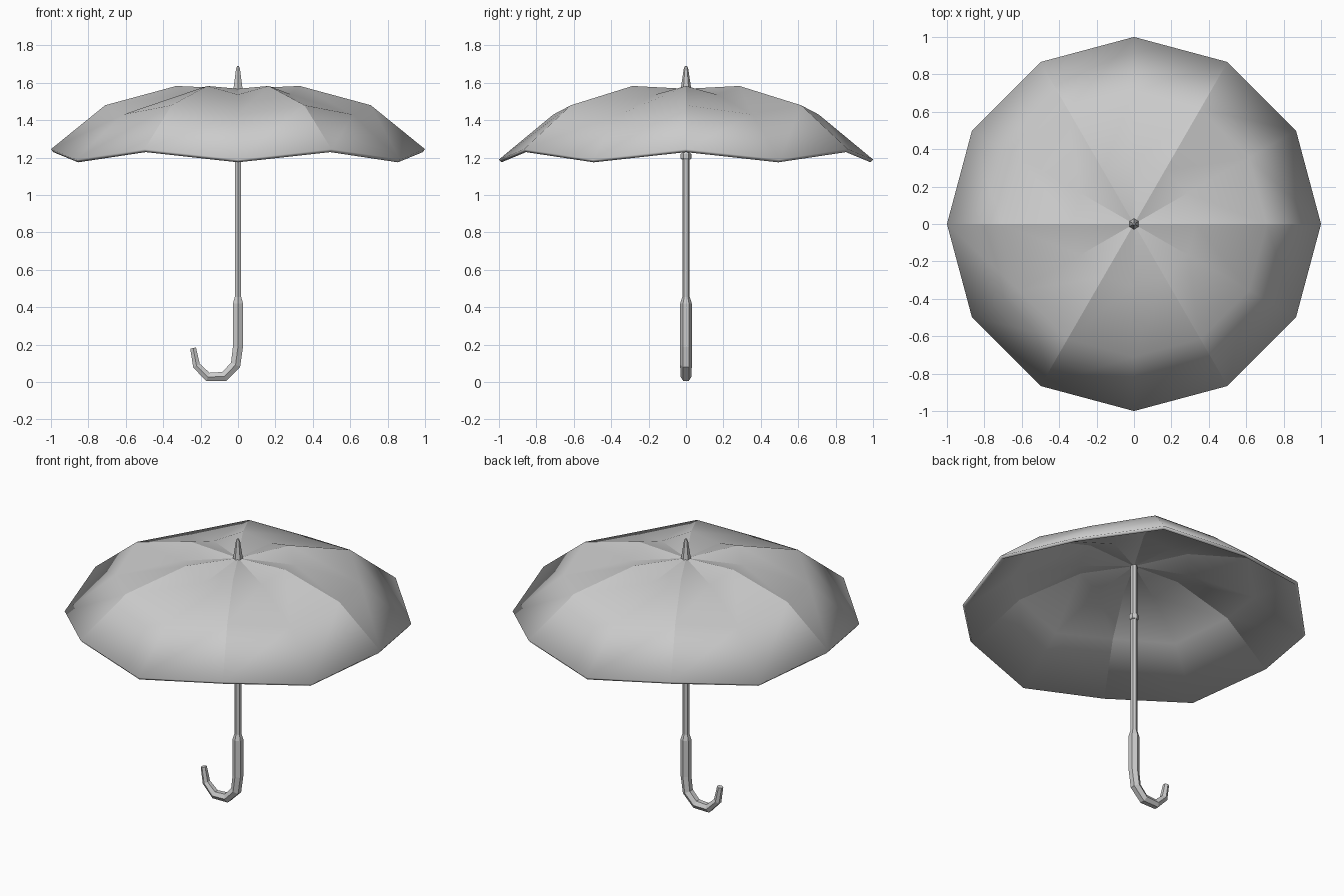
import bpy, math
from mathutils import Vector

if "Cube" in bpy.data.objects:
    bpy.data.objects.remove(bpy.data.objects["Cube"])


def make_object(name, verts, faces, smooth_angle=None):
    mesh = bpy.data.meshes.new(name)
    mesh.from_pydata(verts, [], faces)
    mesh.update()
    ob = bpy.data.objects.new(name, mesh)
    bpy.context.collection.objects.link(ob)
    if smooth_angle:
        bpy.ops.object.select_all(action='DESELECT')
        ob.select_set(True)
        bpy.context.view_layer.objects.active = ob
        bpy.ops.object.shade_smooth_by_angle(angle=math.radians(smooth_angle))
    return ob


def bridge(rings, n):
    return [(r * n + i, r * n + (i + 1) % n, (r + 1) * n + (i + 1) % n, (r + 1) * n + i)
            for r in range(rings - 1) for i in range(n)]


def tube(name, path, n=6):
    """Capped tube along (x, z, radius) points lying in the y = 0 plane."""
    pts = [Vector((x, 0, z)) for x, z, _ in path]
    verts = []
    for k, (p, (_, _, r)) in enumerate(zip(pts, path)):
        t = Vector((0, 0, 0))
        if k > 0:
            t += (p - pts[k - 1]).normalized()
        if k < len(pts) - 1:
            t += (pts[k + 1] - p).normalized()
        t.normalize()
        y = Vector((0, 1, 0))
        side = y.cross(t)
        for i in range(n):
            a = math.tau * i / n
            verts.append(p + r * (math.cos(a) * y - math.sin(a) * side))
    faces = [f[::-1] for f in bridge(len(path), n)]
    faces += [tuple(range(n)),
              tuple(reversed(range((len(path) - 1) * n, len(path) * n)))]
    faces = [tuple(f) for f in faces]
    ob = make_object(name, verts, faces)
    # consistent outward normals
    import bmesh
    bm = bmesh.new()
    bm.from_mesh(ob.data)
    bmesh.ops.recalc_face_normals(bm, faces=bm.faces)
    bm.to_mesh(ob.data)
    bm.free()
    return ob


# Canopy: 12 spokes alternating raised ribs and sagging panel middles
N = 12
profile = [(1.0, 1.245, 1.19), (0.71, 1.48, 1.43), (0.33, 1.583, 1.537)]
verts = []
for r, z_rib, z_sag in profile:
    for i in range(N):
        a = math.tau * i / N
        verts.append((r * math.cos(a), r * math.sin(a), z_sag if i % 2 else z_rib))
verts.append((0, 0, 1.568))
faces = bridge(len(profile), N)
last = (len(profile) - 1) * N
faces += [(last + i, last + (i + 1) % N, last + N) for i in range(N)]
canopy = make_object("canopy", verts, faces, 25)
shell = canopy.modifiers.new("thickness", 'SOLIDIFY')
shell.thickness = 0.02
shell.offset = -1

# Shaft, sliding collar and top spike
tube("shaft", [(0, 0.40, 0.02), (0, 1.57, 0.02)])
tube("collar", [(0, 1.19, 0.024), (0, 1.197, 0.029), (0, 1.218, 0.029), (0, 1.225, 0.024)])
tube("top_spike", [(0, 1.55, 0.032), (0, 1.575, 0.027), (0, 1.675, 0.012), (0, 1.69, 0.006)])

# Curved grip
tube("hook_handle", [(0, 0.455, 0.02), (0, 0.42, 0.031), (0, 0.19, 0.031),
                     (-0.013, 0.092, 0.031), (-0.073, 0.03, 0.03),
                     (-0.161, 0.027, 0.028), (-0.222, 0.088, 0.023),
                     (-0.24, 0.182, 0.018)])
